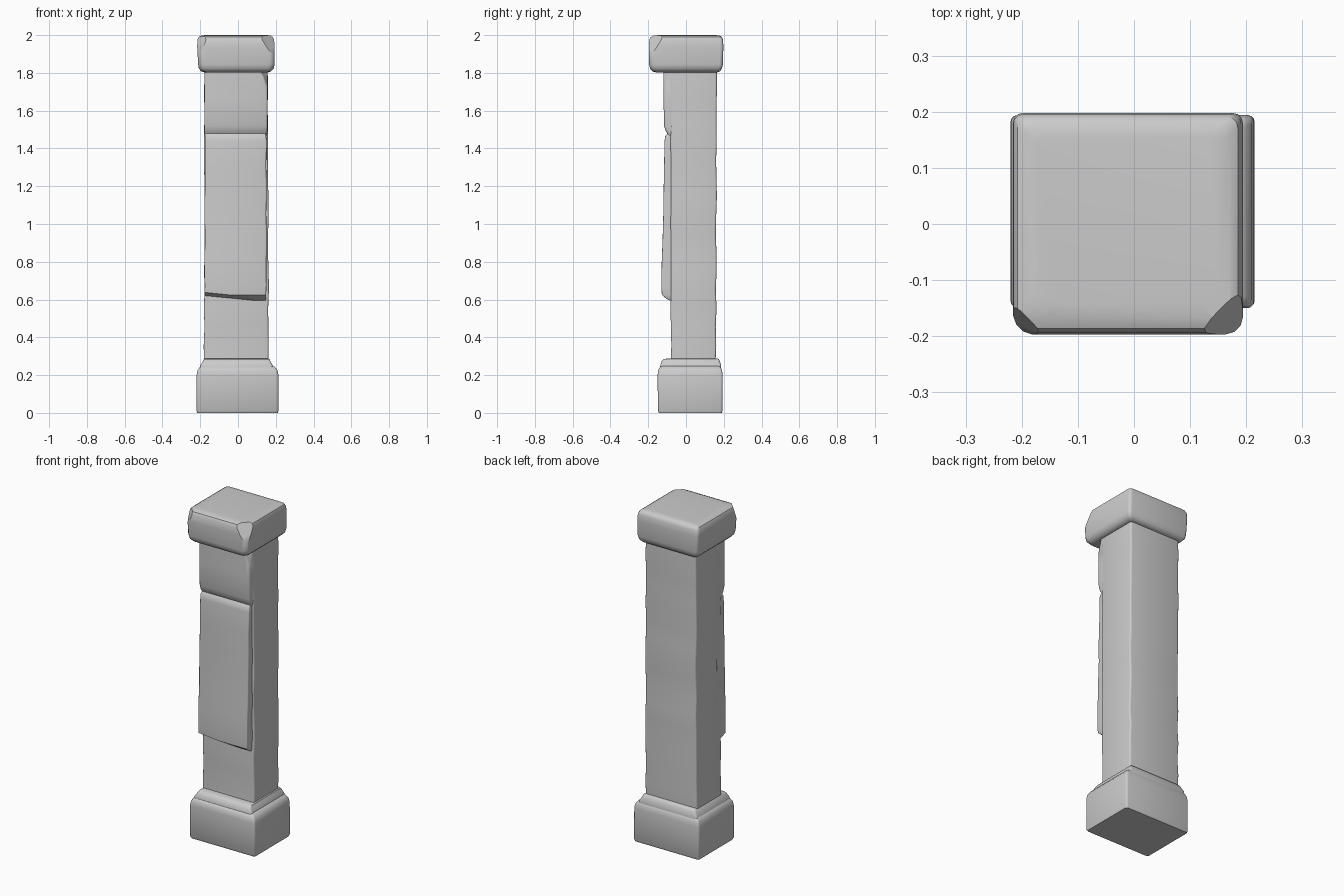
import bpy, bmesh, math, random
from mathutils import Vector

random.seed(4)


def ring(z, x0, x1, y0, y1, r, steps=3):
    """Rounded rectangle; r holds corner radii: front-left, front-right, back-right, back-left."""
    centres = [(x0 + r[0], y0 + r[0], 180), (x1 - r[1], y0 + r[1], 270),
               (x1 - r[2], y1 - r[2], 0), (x0 + r[3], y1 - r[3], 90)]
    pts = []
    for (cx, cy, start), rad in zip(centres, r):
        for i in range(steps + 1):
            a = math.radians(start + 90 * i / steps)
            pts.append(Vector((cx + rad * math.cos(a), cy + rad * math.sin(a), z)))
    return pts


def loft(name, sections, radii, chips=()):
    """Skin stacked rings, then slice off worn corners given as (point, normal)."""
    bm = bmesh.new()
    rings = [[bm.verts.new(p) for p in ring(*s, radii)] for s in sections]
    n = len(rings[0])
    for a, b in zip(rings, rings[1:]):
        for i in range(n):
            j = (i + 1) % n
            bm.faces.new((a[i], a[j], b[j], b[i]))
    bm.faces.new(rings[0][::-1])
    bm.faces.new(rings[-1])
    for co, no in chips:
        geom = bm.verts[:] + bm.edges[:] + bm.faces[:]
        bmesh.ops.bisect_plane(bm, geom=geom, plane_co=co, plane_no=no, clear_outer=True)
        bmesh.ops.holes_fill(bm, edges=[e for e in bm.edges if e.is_boundary])
    bmesh.ops.recalc_face_normals(bm, faces=bm.faces)
    mesh = bpy.data.meshes.new(name)
    bm.to_mesh(mesh)
    bm.free()
    ob = bpy.data.objects.new(name, mesh)
    bpy.context.collection.objects.link(ob)
    bpy.ops.object.select_all(action='DESELECT')
    ob.select_set(True)
    bpy.context.view_layer.objects.active = ob
    bpy.ops.object.shade_smooth_by_angle(angle=math.radians(35))
    return ob


def worn(a, b, count, amount=0.003):
    """Sections between a and b with slightly uneven sides."""
    out = []
    for i in range(count + 1):
        t = i / count
        s = [p + (q - p) * t for p, q in zip(a, b)]
        out.append([s[0]] + [v + random.uniform(-amount, amount) for v in s[1:]])
    return out


# Square plinth with softened upper edge
loft("base_block", [
    (0.0, -0.216, 0.211, -0.143, 0.189),
    (0.012, -0.22, 0.215, -0.149, 0.194),
    (0.20, -0.219, 0.214, -0.150, 0.194),
    (0.225, -0.214, 0.209, -0.148, 0.191),
    (0.243, -0.202, 0.196, -0.138, 0.183),
    (0.250, -0.190, 0.180, -0.125, 0.175)],
    (0.012, 0.012, 0.012, 0.012))

# Moulding between plinth and shaft
loft("base_moulding", [
    (0.235, -0.202, 0.186, -0.138, 0.186),
    (0.252, -0.200, 0.184, -0.136, 0.186),
    (0.272, -0.186, 0.172, -0.130, 0.180),
    (0.284, -0.180, 0.167, -0.118, 0.174),
    (0.288, -0.174, 0.160, -0.100, 0.168)],
    (0.012, 0.012, 0.012, 0.012))

# Main shaft with worn edges
loft("shaft", worn((0.26, -0.179, 0.163, -0.080, 0.158),
                   (1.83, -0.178, 0.158, -0.082, 0.164), 16),
     (0.008, 0.010, 0.010, 0.010))

# Raised slab on the front, lower edge undercut
loft("front_panel", [
    (0.595, -0.174, 0.145, -0.085, -0.04),
    (0.605, -0.176, 0.148, -0.105, -0.04),
    (0.625, -0.177, 0.149, -0.128, -0.04)]
    + worn((0.67, -0.177, 0.150, -0.130, -0.04),
           (1.44, -0.175, 0.150, -0.113, -0.04), 6, 0.0015) + [
    (1.465, -0.175, 0.149, -0.110, -0.04),
    (1.485, -0.172, 0.145, -0.094, -0.04)],
    (0.008, 0.006, 0.004, 0.004),
    [(Vector((0, -0.085, 0.605)), Vector((-0.10, -0.35, -1)))])

# Upper front face beneath the cap
loft("upper_front", [
    (1.465, -0.176, 0.150, -0.090, -0.04),
    (1.49, -0.178, 0.155, -0.106, -0.04),
    (1.52, -0.178, 0.156, -0.116, -0.04),
    (1.66, -0.178, 0.157, -0.119, -0.04),
    (1.83, -0.178, 0.157, -0.119, -0.04)],
    (0.010, 0.012, 0.004, 0.004),
    [(Vector((0.150, -0.119, 1.72)), Vector((1, -1, 0.3)))])

# Rounded cap with chipped front corners
loft("cap", [
    (1.803, -0.178, 0.160, -0.160, 0.165),
    (1.808, -0.195, 0.175, -0.178, 0.180),
    (1.822, -0.207, 0.189, -0.190, 0.190),
    (1.845, -0.211, 0.194, -0.195, 0.195),
    (1.94, -0.216, 0.194, -0.197, 0.198),
    (1.975, -0.215, 0.191, -0.194, 0.196),
    (1.990, -0.208, 0.185, -0.186, 0.190),
    (1.998, -0.194, 0.172, -0.168, 0.178),
    (2.0, -0.172, 0.150, -0.140, 0.155)],
    (0.035, 0.03, 0.018, 0.018),
    [(Vector((0.168, -0.168, 1.955)), Vector((1, -1, 0.7))),
     (Vector((-0.192, -0.178, 1.96)), Vector((-1, -1, 0.4)))])
